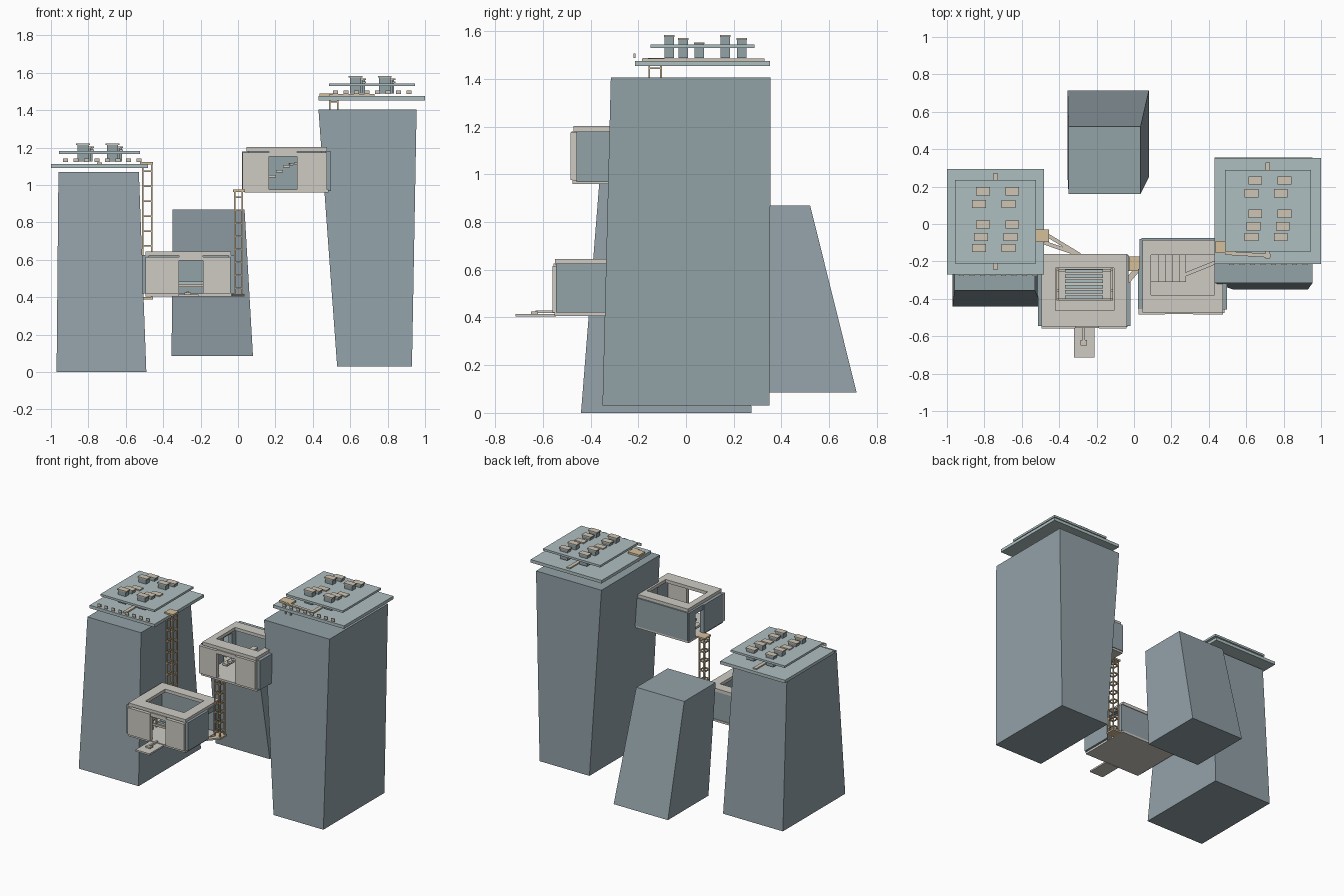
import bpy, math
from mathutils import Vector


def material(name, r, g, b):
    m = bpy.data.materials.new(name)
    m.diffuse_color = (r, g, b, 1)
    return m


STONE = material("blue_grey_stone", 0.29, 0.36, 0.39)
ROOF = material("pale_roof", 0.43, 0.52, 0.53)
WALL = material("warm_plaster", 0.62, 0.60, 0.55)
WOOD = material("light_wood", 0.66, 0.52, 0.33)
CAP = material("pale_cap", 0.62, 0.56, 0.46)
FACES = [(3, 2, 1, 0), (4, 5, 6, 7), (0, 1, 5, 4), (1, 2, 6, 5), (2, 3, 7, 6), (3, 0, 4, 7)]


def loft(name, low, high, z0, z1, mat):
    """Block between two (x0, x1, y0, y1) rectangles."""
    pts = []
    for (x0, x1, y0, y1), z in ((low, z0), (high, z1)):
        pts += [(x0, y0, z), (x1, y0, z), (x1, y1, z), (x0, y1, z)]
    me = bpy.data.meshes.new(name)
    me.from_pydata(pts, [], FACES)
    me.materials.append(mat)
    ob = bpy.data.objects.new(name, me)
    bpy.context.collection.objects.link(ob)
    return ob


def box(name, x0, x1, y0, y1, z0, z1, mat):
    return loft(name, (x0, x1, y0, y1), (x0, x1, y0, y1), z0, z1, mat)


def plank(name, a, b, width, thick, mat):
    """Thin board running from point a to point b."""
    a, b = Vector(a), Vector(b)
    d = b - a
    ob = box(name, 0, d.length, -width / 2, width / 2, -thick / 2, thick / 2, mat)
    ob.location = a
    ob.rotation_euler = (0, -math.asin(d.z / d.length), math.atan2(d.y, d.x))
    return ob


def frame(name, x0, x1, y0, y1, hx0, hx1, hy0, hy1, z0, z1, mat):
    """Flat rectangular ring with a rectangular hole."""
    box(name + "_front", x0, x1, y0, hy0, z0, z1, mat)
    box(name + "_back", x0, x1, hy1, y1, z0, z1, mat)
    box(name + "_left", x0, hx0, hy0, hy1, z0, z1, mat)
    box(name + "_right", hx1, x1, hy0, hy1, z0, z1, mat)


def ladder(name, x0, x1, y0, y1, z0, z1, count):
    """Four-post ladder tower with rungs on all sides."""
    t = 0.008
    for x in (x0, x1 - t):
        for y in (y0, y1 - t):
            box(name + "_post", x, x + t, y, y + t, z0, z1, WOOD)
    for i in range(count):
        z = z0 + (i + 0.5) * (z1 - z0) / count
        for y in (y0, y1 - t):
            box(name + "_rung", x0, x1, y, y + t, z, z + t, WOOD)
        for x in (x0, x1 - t):
            box(name + "_side_rung", x, x + t, y0, y1, z, z + t, WOOD)


# Tapered towers
loft("left_tower", (-0.97, -0.49, -0.44, 0.275), (-0.96, -0.53, -0.355, 0.215), 0, 1.07, STONE)
loft("right_tower", (0.53, 0.93, -0.35, 0.35), (0.43, 0.955, -0.315, 0.355), 0.03, 1.405, STONE)
loft("rear_tower", (-0.355, 0.08, 0.25, 0.715), (-0.35, 0.035, 0.16, 0.52), 0.085, 0.87, STONE)


# Roof terraces with rows of stumps
def terrace(name, cx, cy, z, half_w, deck):
    box(name + "_slab", cx - half_w, cx + half_w, cy - 0.283, cy + 0.283, z, z + 0.022, ROOF)
    box(name + "_walkway", cx - 0.013, cx + 0.013, cy - 0.255, cy + 0.258, z + 0.022, z + 0.031, CAP)
    box(name + "_deck", *deck, z + 0.076, z + 0.091, ROOF)
    mx = (deck[0] + deck[1]) / 2 + 0.007
    rows = [(0.163, 0.117, 0.0), (0.095, 0.131, -0.02), (-0.015, 0.100, 0.0),
            (-0.082, 0.117, -0.01), (-0.14, 0.131, -0.02)]
    for dy, top, dx in rows:
        for side in (-0.075, 0.082):
            x, y = mx + side + dx, cy + dy
            box(name + "_stump", x - 0.03, x + 0.03, y - 0.02, y + 0.02, z + 0.035, z + top - 0.008, STONE)
            box(name + "_stump_cap", x - 0.037, x + 0.037, y - 0.022, y + 0.022, z + top - 0.008, z + top, CAP)
    for i in range(8):
        x = deck[0] + 0.035 + i * 0.056
        box(name + "_edge_block", x - 0.013, x + 0.013, cy - 0.289, cy - 0.281, z + 0.034, z + 0.053, CAP)


terrace("left_roof", -0.741, 0.012, 1.09, 0.26, (-0.957, -0.523, -0.21, 0.235))
terrace("right_roof", 0.715, 0.07, 1.453, 0.285, (0.487, 0.945, -0.148, 0.288))


# Lower house: floor, walls, doors and open roof rim
box("lower_floor", -0.495, -0.035, -0.55, -0.16, 0.405, 0.42, WALL)
box("lower_left_wall", -0.513, -0.475, -0.545, -0.18, 0.42, 0.625, STONE)
box("lower_right_wall", -0.05, -0.02, -0.545, -0.31, 0.42, 0.625, STONE)
box("lower_right_wall_rear", -0.05, -0.03, -0.21, -0.165, 0.42, 0.625, STONE)
box("lower_right_lintel", -0.05, -0.03, -0.31, -0.21, 0.59, 0.625, STONE)
box("lower_back_wall", -0.49, -0.03, -0.19, -0.165, 0.42, 0.625, STONE)
box("lower_front_panel_left", -0.495, -0.315, -0.56, -0.53, 0.42, 0.615, WALL)
box("lower_front_panel_right", -0.188, -0.04, -0.56, -0.53, 0.42, 0.615, WALL)
box("lower_front_lintel", -0.315, -0.188, -0.555, -0.53, 0.597, 0.625, WALL)
frame("lower_rim", -0.495, -0.038, -0.548, -0.16, -0.42, -0.108, -0.462, -0.235, 0.622, 0.645, WALL)
box("balcony", -0.322, -0.21, -0.715, -0.545, 0.403, 0.415, WALL)
box("balcony_bar", -0.275, -0.262, -0.63, -0.54, 0.418, 0.43, WALL)
box("balcony_bar_end", -0.287, -0.25, -0.65, -0.62, 0.415, 0.425, CAP)

# Slatted benches inside the lower house
for i in range(6):
    y = -0.40 + i * 0.028
    box("bench_slat", -0.37, -0.165, y, y + 0.018, 0.47, 0.485, ROOF)
for x in (-0.415, -0.125):
    box("bench_rail", x, x + 0.013, -0.41, -0.24, 0.485, 0.5, CAP)
    for y in (-0.41, -0.36, -0.25):
        box("bench_post", x, x + 0.013, y, y + 0.013, 0.42, 0.51, CAP)
for y in (-0.41, -0.253):
    box("bench_beam", -0.415, -0.112, y, y + 0.013, 0.455, 0.47, CAP)

# Upper house: floor, walls, window and open roof rim
box("upper_floor", 0.035, 0.485, -0.475, -0.08, 0.96, 0.975, WALL)
box("upper_left_wall", 0.022, 0.055, -0.455, -0.24, 0.975, 1.18, STONE)
box("upper_left_wall_rear", 0.03, 0.055, -0.15, -0.08, 0.975, 1.18, STONE)
box("upper_left_lintel", 0.03, 0.055, -0.24, -0.15, 1.145, 1.18, STONE)
box("upper_right_wall", 0.465, 0.498, -0.458, -0.09, 0.968, 1.18, STONE)
box("upper_back_wall", 0.04, 0.485, -0.10, -0.075, 0.975, 1.18, STONE)
box("upper_front_panel_left", 0.025, 0.165, -0.483, -0.455, 0.975, 1.175, WALL)
box("upper_front_panel_right", 0.315, 0.475, -0.483, -0.455, 0.975, 1.175, WALL)
box("upper_front_lintel", 0.165, 0.315, -0.48, -0.455, 1.152, 1.18, WALL)
frame("upper_rim", 0.045, 0.475, -0.472, -0.085, 0.092, 0.43, -0.38, -0.165, 1.18, 1.203, WALL)

# Steps inside the upper house and the board leading to the right tower
for i in range(5):
    x = 0.092 + i * 0.037
    z = 1.0 + i * 0.027
    box("upper_step", x, x + 0.037, -0.31, -0.165, z - 0.015, z, WALL)
plank("upper_link_board", (0.275, -0.27, 1.11), (0.46, -0.195, 1.13), 0.02, 0.012, WALL)

# Ladders and their landings
ladder("left_ladder", -0.513, -0.458, -0.095, -0.035, 0.39, 1.11, 9)
box("left_ladder_landing", -0.523, -0.455, -0.095, -0.03, 1.11, 1.122, WOOD)
box("left_ladder_foot", -0.51, -0.455, -0.095, -0.035, 0.388, 0.4, WOOD)
plank("left_bridge_a", (-0.48, -0.05, 0.41), (-0.29, -0.165, 0.41), 0.02, 0.012, CAP)
plank("left_bridge_b", (-0.48, -0.10, 0.41), (-0.29, -0.165, 0.41), 0.02, 0.012, CAP)

ladder("middle_ladder", -0.022, 0.028, -0.245, -0.185, 0.41, 0.965, 8)
box("middle_ladder_landing", -0.027, 0.05, -0.25, -0.175, 0.963, 0.975, WOOD)
box("middle_ladder_foot", -0.045, 0.035, -0.25, -0.175, 0.405, 0.417, WOOD)
plank("middle_bridge", (-0.04, -0.31, 0.412), (0.02, -0.24, 0.412), 0.03, 0.012, CAP)

ladder("right_ladder", 0.487, 0.537, -0.158, -0.1, 1.405, 1.475, 1)
box("right_ladder_landing", 0.437, 0.53, -0.155, -0.09, 1.475, 1.488, WOOD)
plank("right_roof_board", (0.49, -0.155, 1.482), (0.73, -0.17, 1.482), 0.02, 0.01, CAP)
